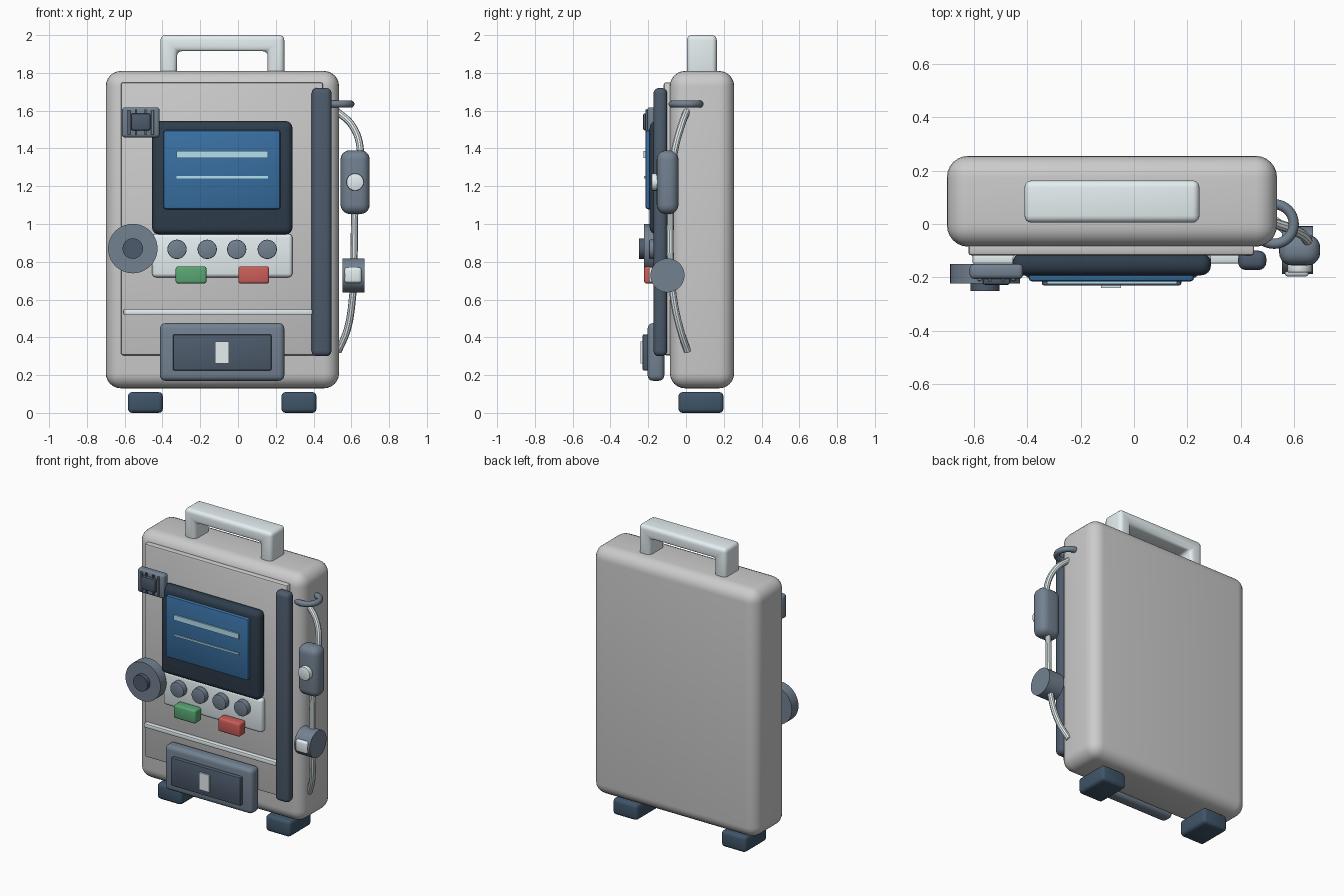
import bpy, bmesh
from math import pi
from mathutils import Matrix, Vector

if "Cube" in bpy.data.objects:
    bpy.data.objects.remove(bpy.data.objects["Cube"])

# Palette
COL = {
    'light': (0.78, 0.86, 0.88), 'slate': (0.17, 0.22, 0.28), 'dark': (0.075, 0.105, 0.15),
    'navy': (0.05, 0.09, 0.14), 'bezel': (0.028, 0.047, 0.072), 'blue': (0.04, 0.16, 0.36),
    'cyan': (0.45, 0.75, 0.88), 'green': (0.10, 0.38, 0.17), 'red': (0.60, 0.11, 0.10),
}
MATS = {}
for key, c in COL.items():
    MATS[key] = bpy.data.materials.new(key)
    MATS[key].diffuse_color = (*c, 1)


def finish(name, bm, col, bevel=0, seg=3):
    bmesh.ops.recalc_face_normals(bm, faces=bm.faces)
    if bevel:
        edges = [e for e in bm.edges if e.calc_face_angle(0) > 0.6]
        bmesh.ops.bevel(bm, geom=edges, offset=bevel, segments=seg, profile=0.5,
                        affect='EDGES', clamp_overlap=True)
    for f in bm.faces:
        f.smooth = True
    me = bpy.data.meshes.new(name)
    bm.to_mesh(me)
    bm.free()
    me.set_sharp_from_angle(angle=0.6)
    ob = bpy.data.objects.new(name, me)
    bpy.context.collection.objects.link(ob)
    if col:
        me.materials.append(MATS[col])
    return ob


def box(name, x, y, z, col=None, bevel=0.0, seg=3):
    bm = bmesh.new()
    c = [(r[0] + r[1]) / 2 for r in (x, y, z)]
    s = [abs(r[1] - r[0]) for r in (x, y, z)]
    bmesh.ops.create_cube(bm, size=1, matrix=Matrix.Translation(c) @ Matrix.Diagonal((*s, 1)))
    return finish(name, bm, col, bevel, seg)


def disc(name, center, r, depth, axis, col, bevel=0.0):
    bm = bmesh.new()
    rot = Matrix.Rotation(pi / 2, 4, 'X' if axis == 'Y' else 'Y')
    bmesh.ops.create_cone(bm, cap_ends=True, segments=40, radius1=r, radius2=r, depth=depth,
                          matrix=Matrix.Translation(center) @ rot)
    return finish(name, bm, col, bevel, 2)


def front_disc(name, x, z, r, y0, y1, col, bevel=0.0):
    return disc(name, (x, (y0 + y1) / 2, z), r, abs(y1 - y0), 'Y', col, bevel)


def tube(name, pts, r, col):
    cu = bpy.data.curves.new(name, 'CURVE')
    cu.dimensions = '3D'
    cu.bevel_depth, cu.bevel_resolution, cu.resolution_u = r, 3, 8
    cu.use_fill_caps = True
    sp = cu.splines.new('BEZIER')
    sp.bezier_points.add(len(pts) - 1)
    for b, p in zip(sp.bezier_points, pts):
        b.co = p
        b.handle_left_type = b.handle_right_type = 'AUTO'
    cu.materials.append(MATS[col])
    ob = bpy.data.objects.new(name, cu)
    bpy.context.collection.objects.link(ob)
    bpy.ops.object.select_all(action='DESELECT')
    ob.select_set(True)
    bpy.context.view_layer.objects.active = ob
    bpy.ops.object.convert(target='MESH')
    bpy.ops.object.shade_smooth_by_angle()


# Case, front panel and feet
box('case', (-0.70, 0.535), (-0.085, 0.255), (0.13, 1.81), None, 0.08, 6)
box('front_panel', (-0.62, 0.45), (-0.118, -0.06), (0.305, 1.75), None, 0.012, 2)
for side, x in (('left', -0.583), ('right', 0.23)):
    box('foot_' + side, (x, x + 0.185), (-0.04, 0.198), (0, 0.11), 'navy', 0.022)

# Carry handle: U profile extruded through its depth
bm = bmesh.new()
u = [(-0.41, 1.77), (-0.41, 2.0), (0.245, 2.0), (0.245, 1.77),
     (0.157, 1.77), (0.157, 1.915), (-0.323, 1.915), (-0.323, 1.77)]
face = bm.faces.new([bm.verts.new((x, 0.005, z)) for x, z in u])
ext = bmesh.ops.extrude_face_region(bm, geom=[face])
bmesh.ops.translate(bm, vec=(0, 0.158, 0),
                    verts=[v for v in ext['geom'] if isinstance(v, bmesh.types.BMVert)])
finish('carry_handle', bm, 'light', 0.026, 4)

# Side strip and lower rail
box('hinge_strip', (0.39, 0.495), (-0.172, -0.10), (0.30, 1.72), 'dark', 0.028, 4)
box('lower_rail', (-0.605, 0.395), (-0.148, -0.11), (0.52, 0.548), 'light', 0.006, 2)

# Display
box('display_bezel', (-0.455, 0.288), (-0.192, -0.11), (0.945, 1.545), 'bezel', 0.036, 4)
box('display_screen', (-0.395, 0.225), (-0.215, -0.17), (1.078, 1.497), 'blue', 0.014, 2)
box('display_line_thick', (-0.325, 0.16), (-0.224, -0.21), (1.35, 1.386), 'cyan')
box('display_line_thin', (-0.325, 0.16), (-0.222, -0.21), (1.241, 1.253), 'cyan')

# Control panel with knobs and buttons
box('control_panel', (-0.455, 0.288), (-0.158, -0.11), (0.718, 0.948), 'light', 0.02)
for i, x in enumerate((-0.323, -0.163, -0.007, 0.155)):
    front_disc(f'small_knob_{i + 1}', x, 0.866, 0.051, -0.195, -0.15, 'slate', 0.005)
box('start_button', (-0.33, -0.167), (-0.222, -0.15), (0.685, 0.775), 'green', 0.012)
box('stop_button', (0.002, 0.165), (-0.222, -0.15), (0.685, 0.775), 'red', 0.012)

# Large dial
front_disc('dial', -0.557, 0.87, 0.131, -0.222, -0.15, 'slate')
front_disc('dial_cap', -0.557, 0.87, 0.054, -0.25, -0.21, 'dark')

# Upper left connector
box('connector_base', (-0.615, -0.415), (-0.205, -0.15), (1.458, 1.618), 'slate', 0.016)
for s, x in (('left', -0.586), ('right', -0.46)):
    box('connector_rib_' + s, (x, x + 0.016), (-0.215, -0.19), (1.472, 1.604), 'slate', 0.003, 1)
box('connector_socket', (-0.567, -0.463), (-0.228, -0.19), (1.496, 1.586), 'dark', 0.010, 2)
for i, x in enumerate((-0.54, -0.49)):
    box(f'connector_pin_{i + 1}', (x - 0.006, x + 0.006), (-0.215, -0.19), (1.47, 1.606), 'dark')

# Lower drawer
box('drawer_housing', (-0.413, 0.245), (-0.203, -0.115), (0.17, 0.475), 'slate', 0.028, 4)
box('drawer_front', (-0.345, 0.177), (-0.23, -0.19), (0.225, 0.416), 'dark', 0.008, 2)
box('drawer_tab', (-0.123, -0.048), (-0.24, -0.22), (0.262, 0.378), 'light')

# Cable ring
bm = bmesh.new()
bmesh.ops.create_circle(bm, segments=12, radius=0.019,
                        matrix=Matrix.Translation((0.598, 0, 1.635)) @ Matrix.Rotation(pi / 2, 4, 'X'))
bmesh.ops.spin(bm, geom=bm.verts[:] + bm.edges[:], cent=Vector((0.524, 0, 1.635)),
               axis=(0, 0, 1), angle=2 * pi, steps=40, use_merge=True)
bmesh.ops.remove_doubles(bm, verts=bm.verts, dist=0.0005)
finish('cable_ring', bm, 'slate')

# Cable, inline pendant and clamp
tube('cable', [(0.52, 0.005, 1.60), (0.605, -0.025, 1.52), (0.648, -0.06, 1.39),
               (0.625, -0.08, 1.20), (0.617, -0.083, 1.02), (0.614, -0.082, 0.80),
               (0.605, -0.065, 0.60), (0.578, -0.03, 0.44), (0.53, 0.008, 0.325)], 0.019, 'light')
box('pendant', (0.543, 0.697), (-0.155, -0.04), (1.053, 1.39), 'slate', 0.048, 5)
front_disc('pendant_button', 0.62, 1.222, 0.046, -0.182, -0.14, 'light', 0.006)
disc('clamp', (0.611, -0.098, 0.728), 0.09, 0.116, 'X', 'slate')
box('clamp_latch', (0.564, 0.654), (-0.197, -0.14), (0.688, 0.77), 'light', 0.014)

for m in bpy.data.materials:
    if m.users and not m.is_grease_pencil:
        m.use_nodes = True
        m.node_tree.nodes["Principled BSDF"].inputs["Base Color"].default_value = m.diffuse_color
